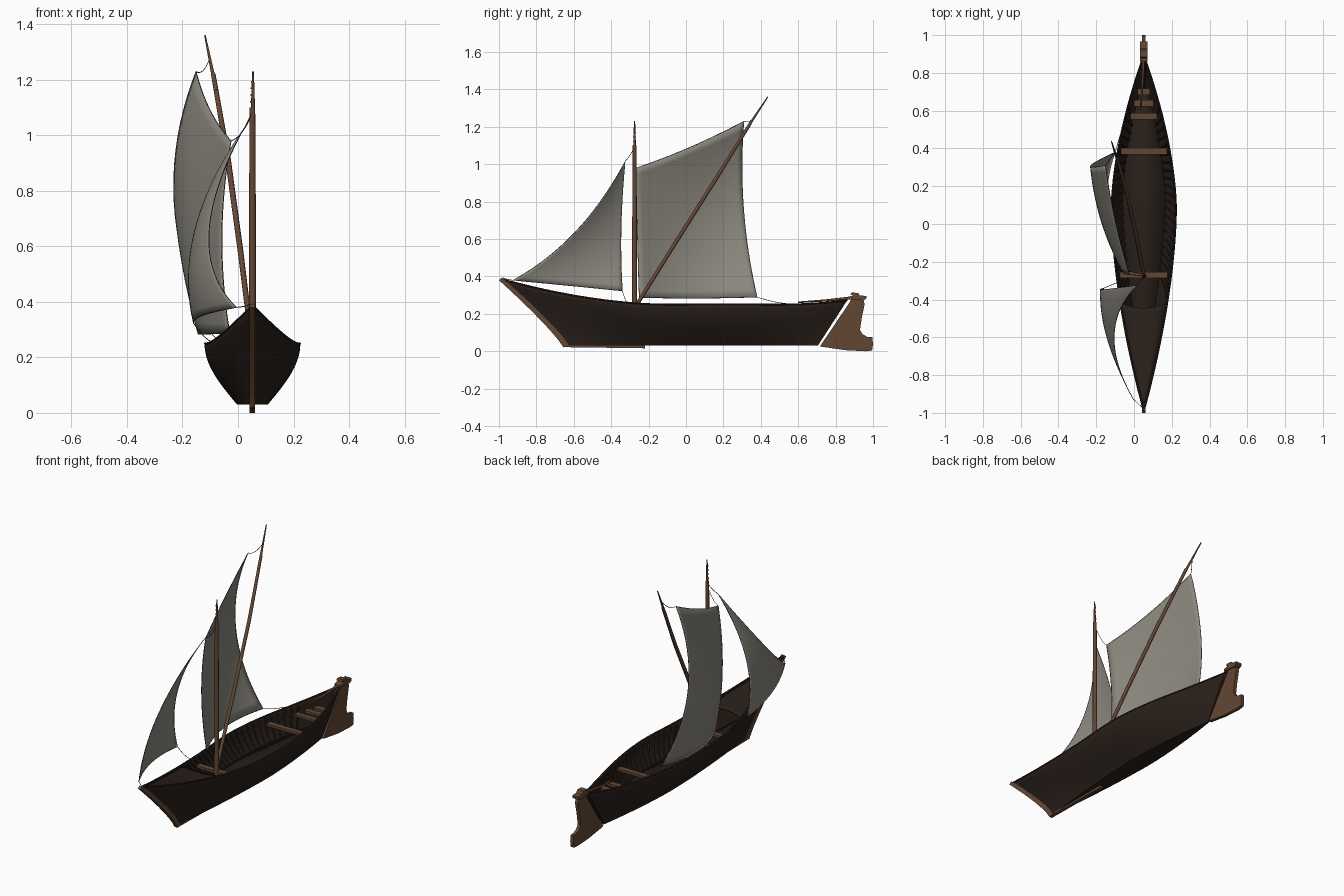
import bpy, bmesh, math
from mathutils import Vector

if "Cube" in bpy.data.objects:
    bpy.data.objects.remove(bpy.data.objects["Cube"])

CX = 0.052  # hull centreline


def material(name, rgb):
    m = bpy.data.materials.new(name)
    m.diffuse_color = (*rgb, 1)
    m.use_nodes = True
    m.node_tree.nodes["Principled BSDF"].inputs["Base Color"].default_value = m.diffuse_color
    return m


TAR = material("dark_planks", (0.022, 0.014, 0.010))
WOOD = material("brown_wood", (0.125, 0.062, 0.034))
CLOTH = material("sail_cloth", (0.26, 0.245, 0.21))
ROPE = material("rope", (0.05, 0.045, 0.04))


def finish(name, bm, mat, smooth=True, thick=0, offset=-1):
    me = bpy.data.meshes.new(name)
    bm.to_mesh(me)
    bm.free()
    me.materials.append(mat)
    ob = bpy.data.objects.new(name, me)
    bpy.context.collection.objects.link(ob)
    for p in me.polygons:
        p.use_smooth = False
    if thick:
        s = ob.modifiers.new("thickness", 'SOLIDIFY')
        s.thickness, s.offset = thick, offset
    if smooth:
        bpy.ops.object.select_all(action='DESELECT')
        ob.select_set(True)
        bpy.context.view_layer.objects.active = ob
        bpy.ops.object.shade_smooth_by_angle(angle=math.radians(35))
    return ob


def grid(fn, nu, nv, caps=False):
    bm = bmesh.new()
    g = [[bm.verts.new(fn(i, j)) for j in range(nv + 1)] for i in range(nu + 1)]
    for i in range(nu):
        for j in range(nv):
            bm.faces.new((g[i][j], g[i + 1][j], g[i + 1][j + 1], g[i][j + 1]))
    if caps:
        bm.faces.new(g[0])
        bm.faces.new(g[-1])
        bmesh.ops.recalc_face_normals(bm, faces=bm.faces)
        low = min(bm.faces, key=lambda f: f.calc_center_median().z)
        if low.normal.z > 0:
            bmesh.ops.reverse_faces(bm, faces=bm.faces)
    return bm


def prism(name, outline, width, mat, x=CX):
    # side-view (y, z) outline extruded across x
    bm = bmesh.new()
    f = bm.faces.new([bm.verts.new((x - width / 2, y, z)) for y, z in outline])
    r = bmesh.ops.extrude_face_region(bm, geom=[f])
    bmesh.ops.translate(bm, vec=(width, 0, 0),
                        verts=[v for v in r['geom'] if isinstance(v, bmesh.types.BMVert)])
    bmesh.ops.recalc_face_normals(bm, faces=bm.faces)
    return finish(name, bm, mat, smooth=False)


def tube(name, pts, radii, mat, res=2, cyclic=False):
    cu = bpy.data.curves.new(name, 'CURVE')
    cu.dimensions, cu.bevel_depth, cu.bevel_resolution = '3D', 1, res
    cu.use_fill_caps = True
    s = cu.splines.new('POLY')
    s.points.add(len(pts) - 1)
    s.use_cyclic_u = cyclic
    for k, p in enumerate(pts):
        s.points[k].co = (*p, 1)
        s.points[k].radius = radii[k] if isinstance(radii, (list, tuple)) else radii
    cu.materials.append(mat)
    ob = bpy.data.objects.new(name, cu)
    bpy.context.collection.objects.link(ob)
    return ob


def rope(name, a, b, sag=0.02):
    a, b = Vector(a), Vector(b)
    pts = [a.lerp(b, t / 8) - Vector((0, 0, sag * 4 * t / 8 * (1 - t / 8))) for t in range(9)]
    tube(name, pts, 0.0016, ROPE, 0)


# Hull shape functions
def half(y):
    d = (0.08 - y) / 1.08 if y < 0.08 else (y - 0.08) / 0.82
    return 0.173 * (1 - d ** 1.7)


def sheer(y):
    return 0.25 + 0.14 * max(0, (-0.1 - y) / 0.9) ** 1.8 + 0.022 * max(0, (y - 0.5) / 0.36) ** 2


def bow(v):
    return -0.64 - 0.345 * v ** 1.15


def hull(u, v, side, inset=0.0):
    yt = -0.985 + 1.847 * u
    y = bow(v) * (1 - u) + (0.705 + 0.157 * v) * u
    w = half(yt) * (0.32 + 0.68 * math.sin(v * math.pi / 2))
    return Vector((CX + side * max(w - inset, 0.001), y, 0.03 + v * (sheer(yt) - 0.03)))


# Hull shell
NU, NV = 48, 10


def shell(i, j):
    return hull(i / NU, 1 - j / NV, -1) if j <= NV else hull(i / NU, (j - NV - 1) / NV, 1)


finish("hull", grid(shell, NU, 2 * NV + 1, caps=True), TAR, thick=0.006)

# Gunwales, floor and foredeck
for side, label in ((-1, "left"), (1, "right")):
    tube("gunwale_" + label, [hull(i / NU, 1, side, 0.003) for i in range(NU + 1)], 0.005, TAR, 1)
finish("floor", grid(lambda i, j: hull(0.04 + 0.92 * i / 30, 0.36, 2 * j - 1, 0.004), 30, 1), TAR, thick=0.004)


def foredeck(i, j):
    s = j / 4 * 2 - 1
    p = hull(0.01 + (0.275 + 0.015 * s * s) * i / 16, 0.95, 1, 0.003)
    return (CX + s * (p.x - CX), p.y, p.z + 0.004 * (1 - s * s))


finish("foredeck", grid(foredeck, 16, 4), TAR, thick=0.006)

# Ribs
for k in range(22):
    u = 0.32 + 0.026 * k
    for side, label in ((-1, "left"), (1, "right")):
        tube(f"rib_{label}_{k}", [hull(u, v, side, 0.009) for v in (0.36, 0.5, 0.65, 0.8, 0.96)],
             0.0055, TAR, 0)

# Thwarts
for k, (y, hw, z) in enumerate(((-0.27, 0.125, 0.2), (0.385, 0.122, 0.2), (0.57, 0.07, 0.2),
                                (0.64, 0.052, 0.2), (0.70, 0.034, 0.2))):
    prism(f"thwart_{k}", [(y - 0.017, z), (y + 0.017, z), (y + 0.017, z + 0.014), (y - 0.017, z + 0.014)],
          2 * hw, WOOD)

# Stem and keel
vs = [k / 10 for k in range(11)]
stem = [(bow(v) - 0.015, 0.02 + v * 0.36) for v in vs] + [(-0.985, 0.393)]
stem += [(bow(v) + 0.012, 0.035 + v * 0.35) for v in reversed(vs)]
prism("stem", stem, 0.02, WOOD)
prism("keel", [(-0.65, 0.022), (-0.22, 0.016), (-0.22, 0.032), (-0.65, 0.032)], 0.02, WOOD)

# Rudder, rudder head and tiller
prism("rudder", [(0.716, 0.026), (0.875, 0.262), (0.89, 0.29), (0.945, 0.29), (0.955, 0.25), (0.94, 0.18),
                 (0.93, 0.115), (0.945, 0.09), (0.97, 0.077), (0.996, 0.075), (1.0, 0.04),
                 (0.995, 0.004), (0.96, 0.0), (0.85, 0.006)], 0.02, WOOD)
prism("rudder_head", [(0.86, 0.278), (0.95, 0.272), (0.965, 0.282), (0.965, 0.296), (0.93, 0.298),
                      (0.92, 0.312), (0.885, 0.314), (0.88, 0.304), (0.895, 0.298), (0.86, 0.29)], 0.04, WOOD)
tube("tiller", [(0.035, 0.6, 0.262), (0.045, 0.75, 0.272), (CX, 0.89, 0.286)], [0.004, 0.006, 0.008], WOOD)

# Mast with topmast and bands
MY = -0.275
tube("mast", [(CX, MY, 0.1), (CX, MY, 0.7), (CX, MY, 1.1)], [0.0135, 0.0125, 0.010], WOOD)
tube("topmast", [(CX + 0.002, MY, 1.06), (CX + 0.002, MY, 1.17), (CX + 0.002, MY, 1.23)], [0.008, 0.0055, 0.003], WOOD)
for k in range(6):
    z = 1.07 + 0.024 * k
    tube(f"mast_band_{k}", [(CX, MY, z), (CX, MY, z + 0.006)], 0.0095 - 0.0007 * k, WOOD)

# Sprit spar
tube("sprit", [(0.05, -0.262, 0.25), (0.008, -0.05, 0.59), (-0.036, 0.155, 0.914), (-0.089, 0.345, 1.22)],
     [0.010, 0.0105, 0.0105, 0.0085], WOOD)
tube("sprit_tip", [(-0.078, 0.305, 1.16), (-0.119, 0.437, 1.36)], [0.0085, 0.003], WOOD)


# Sails: quadratic surfaces through 3 x 3 points
def quad(t, a, b, c):
    return Vector(a) * (1 - t) * (1 - 2 * t) + Vector(b) * 4 * t * (1 - t) + Vector(c) * t * (2 * t - 1)


def sail(name, rows, n=20):
    def at(i, j):
        return quad(j / n, *[quad(i / n, *r) for r in rows])
    bm = grid(at, n, n)
    bmesh.ops.remove_doubles(bm, verts=bm.verts, dist=1e-5)
    finish(name, bm, CLOTH, thick=0.002, offset=0)
    edge = [at(i, 0) for i in range(n)] + [at(n, j) for j in range(n)]
    edge += [at(n - i, n) for i in range(n)] + [at(0, n - j) for j in range(n)]
    tube(name + "_hem", edge, 0.0017, ROPE, 0, cyclic=True)


sail("mainsail", [[(-0.03, -0.25, 0.288), (-0.14, 0.06, 0.284), (-0.10, 0.38, 0.29)],
                  [(-0.058, -0.26, 0.635), (-0.178, 0.03, 0.69), (-0.23, 0.308, 0.76)],
                  [(-0.025, -0.267, 0.98), (-0.10, 0.02, 1.09), (-0.151, 0.31, 1.23)]])
HEAD = (0.016, -0.325, 1.016)
sail("foresail", [[(-0.005, -0.925, 0.38), (-0.125, -0.63, 0.352), (-0.16, -0.34, 0.323)],
                  [(-0.105, -0.59, 0.64), (-0.145, -0.465, 0.65), (-0.155, -0.347, 0.66)],
                  [HEAD, HEAD, HEAD]])

# Rigging
rope("peak_rope", (-0.151, 0.31, 1.23), (-0.102, 0.38, 1.275))
rope("throat_rope", (-0.025, -0.267, 0.98), (CX, MY, 1.08))
rope("tack_rope", (-0.03, -0.25, 0.288), (0.045, -0.265, 0.27), 0.005)
rope("main_sheet", (-0.10, 0.38, 0.29), (-0.035, 0.6, 0.252), 0.01)
rope("foresail_halyard", HEAD, (CX, MY, 1.09), 0.005)
rope("foresail_tack_rope", (-0.005, -0.925, 0.38), (CX, -0.98, 0.393), 0.002)
rope("foresail_sheet", (-0.16, -0.34, 0.323), (-0.09, -0.31, 0.253), 0.01)
